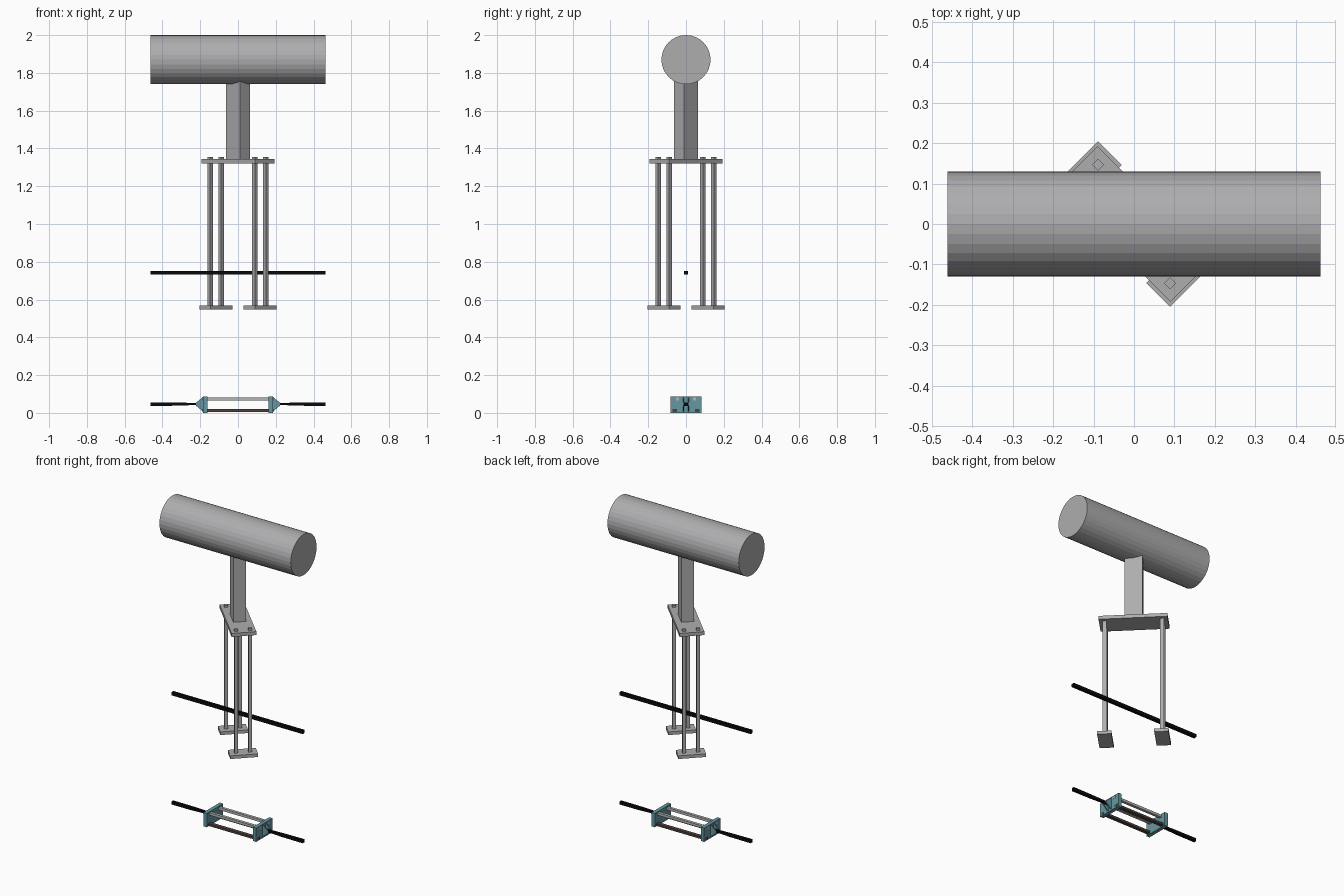
import bpy, bmesh, math
from mathutils import Vector, Matrix

if "Cube" in bpy.data.objects:
    bpy.data.objects.remove(bpy.data.objects["Cube"])


def material(name, rgb):
    m = bpy.data.materials.new(name)
    m.diffuse_color = (*rgb, 1)
    m.use_nodes = True
    m.node_tree.nodes["Principled BSDF"].inputs["Base Color"].default_value = m.diffuse_color
    return m


GREY = material("steel grey", (0.42, 0.42, 0.43))
BLACK = material("cable black", (0.003, 0.003, 0.003))
TEAL = material("teal", (0.13, 0.31, 0.36))
BROWN = material("dark brown", (0.085, 0.055, 0.045))
LIGHT = material("light grey", (0.47, 0.47, 0.46))
DIAG = math.radians(-45)  # local x runs along (1, -1)


def finish(bm, name, mat):
    bmesh.ops.recalc_face_normals(bm, faces=bm.faces)
    me = bpy.data.meshes.new(name)
    bm.to_mesh(me)
    bm.free()
    me.materials.append(mat)
    ob = bpy.data.objects.new(name, me)
    bpy.context.collection.objects.link(ob)
    return ob


def box(name, mat, centre, size, turn=0):
    bm = bmesh.new()
    rot = Matrix.Rotation(turn, 4, 'Z')
    # centre is given in the turned frame
    bmesh.ops.create_cube(bm, size=1, matrix=rot @ Matrix.Translation(centre) @ Matrix.Diagonal((*size, 1)))
    return finish(bm, name, mat)


def prism(name, mat, profile, y0, y1):
    """Extrude an xz profile from y0 to y1."""
    bm = bmesh.new()
    f = bm.faces.new([bm.verts.new((x, y0, z)) for x, z in profile])
    g = bmesh.ops.extrude_face_region(bm, geom=[f])["geom"]
    for v in g:
        if isinstance(v, bmesh.types.BMVert):
            v.co.y = y1
    return finish(bm, name, mat)


# upper pipe, 32 flat sides
bm = bmesh.new()
bmesh.ops.create_cone(bm, cap_ends=True, segments=32, radius1=0.13, radius2=0.13, depth=0.924,
                      matrix=Matrix.Translation((0, 0, 1.87)) @ Matrix.Rotation(math.pi / 2, 4, 'Y'))
finish(bm, "pipe", GREY)

# hanging bracket, set diagonally
box("post", GREY, (0, 0, 1.55), (0.104, 0.073, 0.43), DIAG)
box("top_plate", GREY, (0, 0, 1.332), (0.40, 0.145, 0.022), DIAG)
for s in (-1, 1):
    box("foot", GREY, (s * 0.166, 0, 0.558), (0.083, 0.163, 0.02), DIAG)
    for t in (-1, 1):
        box("hanger_rod", GREY, (s * 0.167, t * 0.041, 0.952), (0.021, 0.021, 0.804), DIAG)

# upper cable
box("upper_cable", BLACK, (0, 0, 0.742), (0.924, 0.02, 0.02))

# lower frame: end plates, gussets and cable ends
for s in (-1, 1):
    box("end_plate", TEAL, (s * 0.174, 0, 0.044), (0.024, 0.165, 0.088))
    for t in (-1, 1):
        prism("gusset", TEAL, [(s * 0.184, 0.006), (s * 0.222, 0.038), (s * 0.222, 0.054), (s * 0.184, 0.085)],
              t * 0.010, t * 0.017)
    prism("lower_cable", BLACK, [(s * 0.186, 0.041), (s * 0.25, 0.041), (s * 0.32, 0.038), (s * 0.462, 0.037),
                                 (s * 0.462, 0.056), (s * 0.32, 0.055), (s * 0.25, 0.053), (s * 0.186, 0.053)],
          -0.0095, 0.0095)

# long bars of the lower frame
for t in (-1, 1):
    box("upper_bar", LIGHT, (0, t * 0.045, 0.074), (0.374, 0.018, 0.016))
    box("lower_bar", BROWN, (0, t * 0.06, 0.013), (0.374, 0.024, 0.014))
